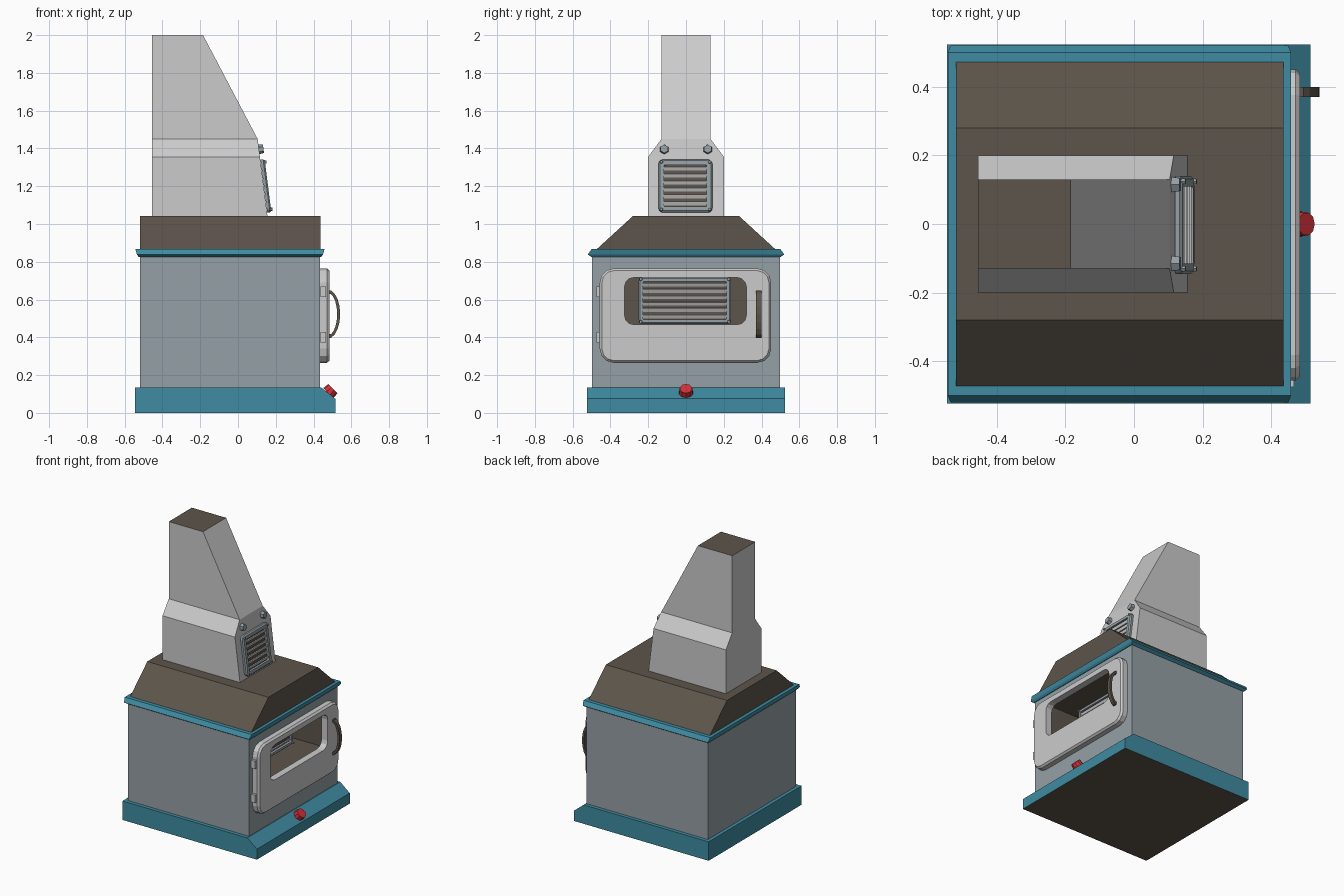
import bpy, bmesh
from math import cos, sin, pi, radians
from mathutils import Matrix, Vector

if "Cube" in bpy.data.objects:
    bpy.data.objects.remove(bpy.data.objects["Cube"])


def material(name, rgb):
    m = bpy.data.materials.new(name)
    m.diffuse_color = (*rgb, 1)
    m.use_nodes = True
    m.node_tree.nodes["Principled BSDF"].inputs["Base Color"].default_value = m.diffuse_color
    return m


TEAL = material("teal_paint", (0.05, 0.26, 0.36))
BLUE = material("blue_grey_metal", (0.30, 0.35, 0.38))
BROWN = material("dark_brown_metal", (0.11, 0.09, 0.07))
RED = material("red_knob", (0.65, 0.03, 0.04))


def finish(bm, name, mats=(), matrix=None):
    if matrix:
        bm.transform(matrix)
    bmesh.ops.recalc_face_normals(bm, faces=bm.faces)
    me = bpy.data.meshes.new(name)
    bm.to_mesh(me)
    bm.free()
    for m in mats:
        me.materials.append(m)
    ob = bpy.data.objects.new(name, me)
    bpy.context.collection.objects.link(ob)
    return ob


def loft(name, rings, mats=(), loop=False, matrix=None, inner=None):
    """Skin rings of equal length; bands from index `inner` on use material 1."""
    bm = bmesh.new()
    rv = [[bm.verts.new(p) for p in r] for r in rings]
    n, k = len(rings[0]), len(rings)
    for i in range(k if loop else k - 1):
        a, b = rv[i], rv[(i + 1) % k]
        for j in range(n):
            f = bm.faces.new((a[j], a[(j + 1) % n], b[(j + 1) % n], b[j]))
            f.material_index = int(inner is not None and i >= inner)
    if not loop:
        bm.faces.new(rv[0])
        bm.faces.new(rv[-1]).material_index = int(inner is not None)
    return finish(bm, name, mats, matrix)


def box(name, centre, size, mats=(), matrix=None):
    bm = bmesh.new()
    bmesh.ops.create_cube(bm, size=1, matrix=Matrix.Translation(centre) @ Matrix.Diagonal((*size, 1)))
    return finish(bm, name, mats, matrix)


def cylinder(name, centre, axis, r1, r2, depth, sides, mats=(), matrix=None):
    bm = bmesh.new()
    rot = Vector(axis).to_track_quat('Z', 'Y').to_matrix().to_4x4()
    bmesh.ops.create_cone(bm, cap_ends=True, segments=sides, radius1=r1, radius2=r2,
                          depth=depth, matrix=Matrix.Translation(centre) @ rot)
    return finish(bm, name, mats, matrix)


def rect_z(x0, x1, y, z):
    return [(x0, -y, z), (x1, -y, z), (x1, y, z), (x0, y, z)]


def rect_x(x, y, z0, z1):
    return [(x, -y, z0), (x, y, z0), (x, y, z1), (x, -y, z1)]


def round_rect(w, h, r, depth, seg=3):
    """Rounded rectangle in local u, v at height depth."""
    pts = []
    for q, (sx, sy) in enumerate(((1, 1), (-1, 1), (-1, -1), (1, -1))):
        for i in range(seg + 1):
            a = pi / 2 * (q + i / seg)
            pts.append((sx * (w / 2 - r) + r * cos(a), sy * (h / 2 - r) + r * sin(a), depth))
    return pts


def facing_x(x, y, z, tilt=0.0):
    """Local u = world y, local v = up, local w = outward (+x), leaning back by tilt."""
    m = Matrix(((0, -sin(tilt), cos(tilt)), (1, 0, 0), (0, cos(tilt), sin(tilt)))).to_4x4()
    m.translation = (x, y, z)
    return m


def vent(name, matrix, w, h, border, slats):
    iw, ih = w - 2 * border, h - 2 * border
    loft(name + "_frame", [round_rect(w, h, .025, 0), round_rect(w, h, .025, .014),
                           round_rect(w - .016, h - .016, .02, .022),
                           round_rect(iw, ih, .006, .022), round_rect(iw, ih, .006, 0)],
         [BLUE], loop=True, matrix=matrix)
    box(name + "_backing", (0, 0, .002), (iw + .01, ih + .01, .004), [BROWN], matrix)
    pitch = ih / slats
    for i in range(slats):
        v = -ih / 2 + pitch * (i + .5)
        m = matrix @ Matrix.Translation((0, v, .012)) @ Matrix.Rotation(radians(25), 4, 'X')
        box(f"{name}_slat_{i}", (0, 0, 0), (iw, pitch * .55, .007), matrix=m)
    for su in (-1, 1):
        for sv in (-1, 1):
            cylinder(f"{name}_screw", (su * (w - border) / 2, sv * (h - border) / 2, .024),
                     (0, 0, 1), .01, .008, .012, 6, [BLUE], matrix)


# Base with a sloped control edge and dark underside
profile = [(-.545, 0), (.515, 0), (.515, .075), (.44, .135), (-.545, .135)]
base = loft("base", [[(x, y, z) for x, z in profile] for y in (-.523, .523)], [TEAL, BROWN])
for f in base.data.polygons:
    f.material_index = int(f.normal.z < -.9)

# Body with firebox cavity
loft("body", [rect_x(-.52, .497, .13, .83), rect_x(.435, .497, .13, .83),
              rect_x(.435, .345, .45, .735), rect_x(-.2, .345, .45, .735)],
     [BLUE, BROWN], inner=2)

# Trim around the top of the body
loft("trim", [rect_z(-.525, .44, .5, .825), rect_z(-.535, .45, .52, .838),
              rect_z(-.543, .458, .5, .867), rect_z(-.519, .436, .47, .867)], [TEAL])

# Sloped roof
loft("roof", [rect_z(-.519, .436, .48, .86), rect_z(-.519, .436, .28, 1.043)], [BROWN])

# Chimney hood with a dark top
hood = loft("chimney", [rect_z(-.455, .156, .2, 1.04), rect_z(-.455, .116, .2, 1.356),
                        rect_z(-.455, .104, .13, 1.45), rect_z(-.455, -.185, .13, 2.0)])
grey = material("light_grey", (.6, .6, .6))
hood.data.materials.append(grey)
hood.data.materials.append(BROWN)
for f in hood.data.polygons:
    f.material_index = int(f.normal.z > .95)

# Chimney vent, its bolts, and the grille inside the firebox
vent("chimney_vent", facing_x(.137, -.003, 1.2, .127), .285, .283, .03, 6)
vent("firebox_grille", facing_x(.25, -.006, .595), .49, .25, .024, 6)
for s in (-1, 1):
    cylinder("chimney_bolt", (.121, s * .115, 1.396), (1, 0, .13), .026, .022, .028, 6, [BLUE])

# Door with window opening
door = facing_x(.435, -.003, .515)
win = Matrix.Translation((0, .077, 0))
opening = [[win @ Vector(p) for p in round_rect(.645, .25, .05, d)] for d in (.049, 0)]
loft("door", [round_rect(.908, .5, .075, 0), round_rect(.908, .5, .075, .036),
              round_rect(.885, .477, .065, .049)] + opening, loop=True, matrix=door)

# Hinges
for z in (.642, .4):
    box("hinge", (.451, -.458, z), (.031, .034, .056))

# Curved door handle
arc = []
for i in range(9):
    a = radians(-75 + 150 * i / 8)
    t = .008
    arc.append([(.475 + (.058 + o) * cos(a), .385 + y, .523 + (.122 + o) * sin(a))
                for o, y in ((-t, -.014), (t, -.014), (t, .014), (-t, .014))])
loft("door_handle", arc, [BROWN])
for s in (-1, 1):
    box("handle_mount", (.485, .385, .523 + s * .116), (.02, .028, .02), [BROWN])

# Control knob on the sloped edge
cylinder("control_knob", (.491, 0, .117), (.7, 0, .7), .038, .034, .034, 10, [RED])
cylinder("knob_shaft", (.478, 0, .104), (.7, 0, .7), .018, .018, .03, 8, [RED])
